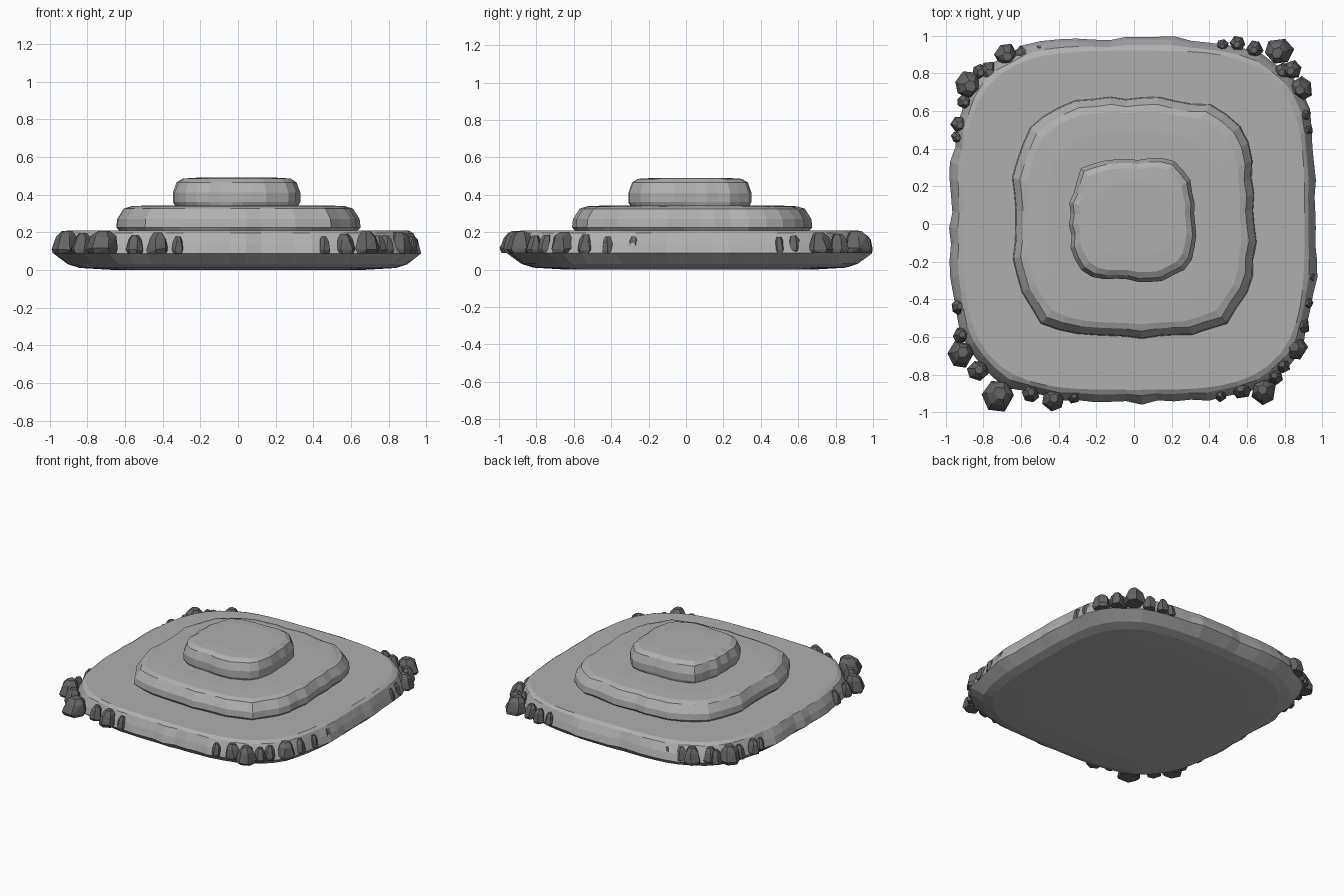
import bpy, bmesh, math, random
from mathutils import Vector

if "Cube" in bpy.data.objects:
    bpy.data.objects.remove(bpy.data.objects["Cube"])

random.seed(4)


def material(name, v):
    m = bpy.data.materials.new(name)
    m.diffuse_color = (v, v, v, 1)
    m.use_nodes = True
    m.node_tree.nodes["Principled BSDF"].inputs["Base Color"].default_value = m.diffuse_color
    return m


STONE = material("pale stone", 0.43)
ROCK = material("dark rock", 0.13)


def finish(name, bm, mat):
    bmesh.ops.recalc_face_normals(bm, faces=bm.faces)
    me = bpy.data.meshes.new(name)
    bm.to_mesh(me)
    bm.free()
    me.materials.append(mat)
    ob = bpy.data.objects.new(name, me)
    bpy.context.collection.objects.link(ob)
    return ob


def slab(name, cx, cy, rx, ry, n, profile, segs, jitter):
    """Rounded-square slab; profile rows are (inset, height, roughness)."""
    bm = bmesh.new()
    bumps = [random.uniform(-jitter, jitter) for _ in range(segs)]
    rings = []
    for inset, z, rough in profile:
        ring = []
        for i in range(segs):
            a = 2 * math.pi * (i + 0.5) / segs
            c, s = math.cos(a), math.sin(a)
            k = (abs(c) ** n + abs(s) ** n) ** (-1 / n)
            b = bumps[i] * rough
            ring.append(bm.verts.new((cx + c * k * (rx - inset + b),
                                      cy + s * k * (ry - inset + b), z)))
        rings.append(ring)
    for lo, hi in zip(rings, rings[1:]):
        for i in range(segs):
            j = (i + 1) % segs
            bm.faces.new((lo[i], lo[j], hi[j], hi[i]))
    bm.faces.new(rings[0])
    bm.faces.new(rings[-1])
    return finish(name, bm, STONE)


# Three stacked stone tiers
slab("base_tier", 0, 0.02, 0.97, 0.965, 3.6,
     [(0.30, 0.0, 0), (0.13, 0.01, 0), (0.07, 0.03, 0.3), (0.0, 0.088, 1),
      (0.015, 0.14, 1), (0.04, 0.195, 0.5), (0.065, 0.21, 0)], 72, 0.014)
slab("middle_tier", 0, 0.03, 0.64, 0.635, 3.4,
     [(0.02, 0.20, 0.5), (0.0, 0.225, 1), (0.005, 0.27, 1), (0.04, 0.325, 1),
      (0.075, 0.338, 0.5), (0.18, 0.343, 0)], 48, 0.012)
slab("top_tier", -0.005, 0.025, 0.33, 0.325, 3.4,
     [(0.01, 0.335, 0.5), (0.0, 0.36, 1), (0.0, 0.41, 1), (0.02, 0.465, 1),
      (0.05, 0.485, 0.7), (0.13, 0.49, 0)], 36, 0.011)


# Angular rocks clustered around the four corners
def rock(bm, x, y, r):
    h = min(0.118, 0.06 + r * 0.85)
    out = Vector((x, y)).normalized()
    turn = random.uniform(0, math.pi)
    pts = []
    for rad, z, lean in ((0.9, 0, 0), (1.05, 0.2, 0), (0.8, 0.75, -0.12), (0.42, 1, -0.2)):
        for i in range(6):
            a = turn + math.tau * (i + random.uniform(-0.15, 0.15)) / 6
            q = r * rad * random.uniform(0.9, 1.08)
            zz = h * (z + (random.uniform(-0.05, 0.05) if 0 < z < 1 else 0))
            pts.append(bm.verts.new((x + math.cos(a) * q + out.x * lean * r,
                                     y + math.sin(a) * q + out.y * lean * r, 0.088 + zz)))
    res = bmesh.ops.convex_hull(bm, input=pts)
    bmesh.ops.delete(bm, geom=list({g for g in res["geom_interior"] + res["geom_unused"]
                                    if isinstance(g, bmesh.types.BMVert)}), context='VERTS')


CLUSTERS = {
    "rocks_back_left": [(-.68, .90, .06), (-.59, .90, .045), (-.50, .93, .03),
                        (-.88, .74, .072), (-.77, .81, .05), (-.82, .81, .04),
                        (-.90, .65, .04), (-.93, .53, .045), (-.94, .46, .03)],
    "rocks_back_right": [(.55, .96, .042), (.47, .95, .03), (.64, .93, .045),
                         (.77, .92, .072), (.79, .81, .045), (.89, .72, .06),
                         (.84, .82, .05), (.90, .58, .04), (.92, .50, .03)],
    "rocks_front_right": [(.93, -.28, .038), (.92, -.42, .033), (.89, -.54, .045),
                          (.86, -.66, .062), (.79, -.75, .042), (.75, -.81, .04),
                          (.69, -.89, .066), (.57, -.88, .05), (.46, -.91, .033)],
    "rocks_front_left": [(-.92, -.69, .07), (-.93, -.44, .042), (-.92, -.59, .042),
                         (-.83, -.78, .055), (-.72, -.91, .083), (-.55, -.90, .045),
                         (-.43, -.935, .06), (-.32, -.92, .033)],
}
for name, rocks in CLUSTERS.items():
    bm = bmesh.new()
    for x, y, r in rocks:
        rock(bm, x, y, r)
    finish(name, bm, ROCK)
